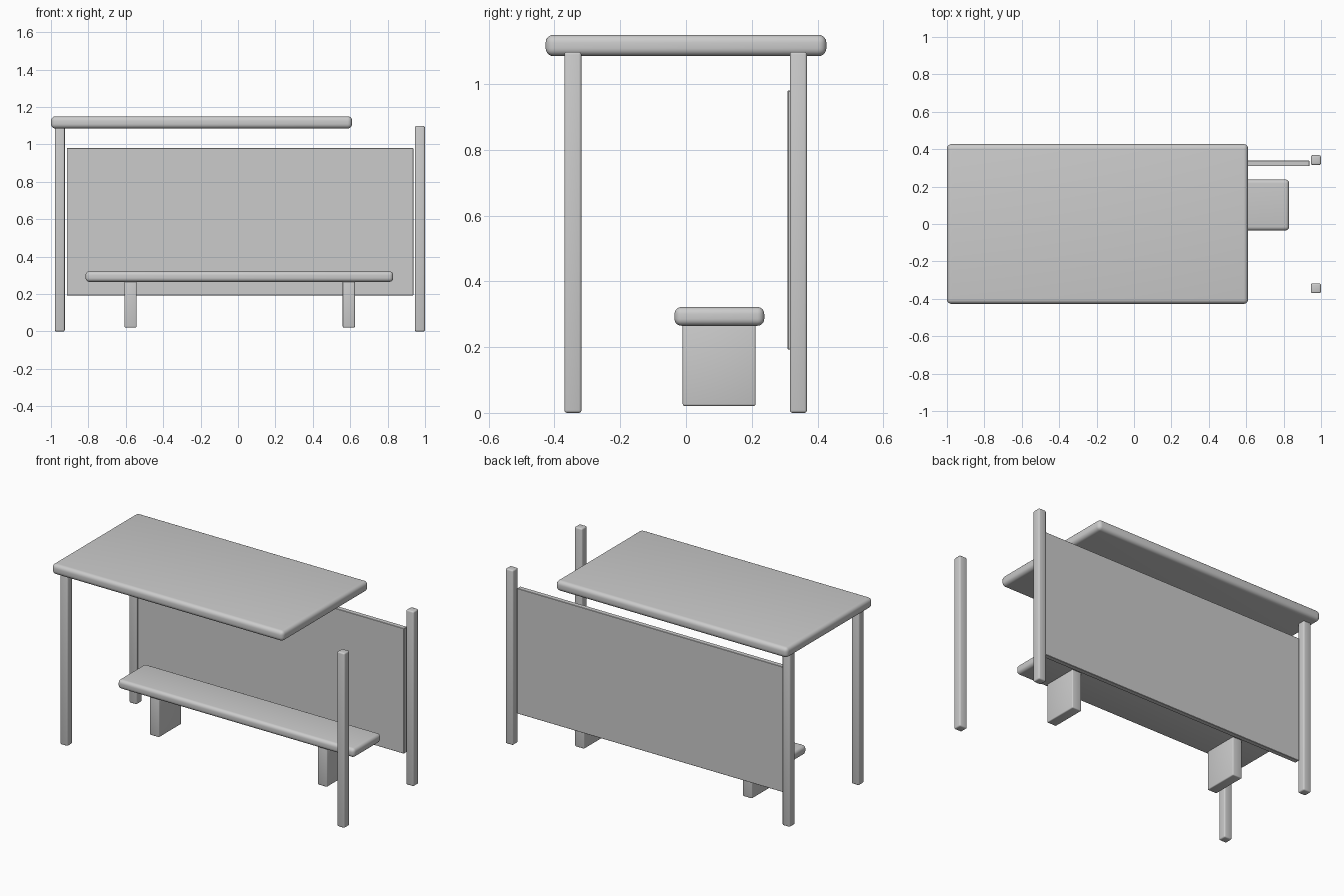
import bpy
from mathutils import Vector

if "Cube" in bpy.data.objects:
    bpy.data.objects.remove(bpy.data.objects["Cube"])

grey = bpy.data.materials.new("light_grey")
grey.diffuse_color = (0.6, 0.6, 0.6, 1)
grey.use_nodes = True
grey.node_tree.nodes["Principled BSDF"].inputs["Base Color"].default_value = grey.diffuse_color


def rounded_box(name, lo, hi, radius, segments=3):
    """Box between two corners, with rounded edges."""
    lo, hi = Vector(lo), Vector(hi)
    bpy.ops.mesh.primitive_cube_add(size=1, location=(lo + hi) / 2)
    ob = bpy.context.object
    ob.name = name
    ob.scale = hi - lo
    bpy.ops.object.transform_apply(location=False, rotation=False, scale=True)
    ob.data.materials.append(grey)
    if radius:
        bevel = ob.modifiers.new("rounding", 'BEVEL')
        bevel.width = radius
        bevel.segments = segments
        bevel.limit_method = 'NONE'
        bpy.ops.object.modifier_apply(modifier=bevel.name)
        bpy.ops.object.shade_smooth_by_angle()
    return ob


# Roof slab, covering only the left part of the shelter
rounded_box("roof", (-1.0, -0.427, 1.085), (0.61, 0.427, 1.15), 0.024, 5)

# Four corner posts
for side, x in (("left", -0.979), ("right", 0.946)):
    for end, y in (("front", -0.37), ("back", 0.316)):
        rounded_box(f"{side}_{end}_post", (x, y, 0), (x + 0.053, y + 0.052, 1.098), 0.008)

# Back panel
rounded_box("back_panel", (-0.915, 0.309, 0.193), (0.937, 0.34, 0.98), 0.002, 1)

# Bench seat and its two block supports
rounded_box("bench_seat", (-0.815, -0.035, 0.265), (0.83, 0.238, 0.322), 0.021, 5)
for side, x in (("left", -0.607), ("right", 0.56)):
    rounded_box(f"{side}_bench_support", (x, -0.01, 0.021), (x + 0.065, 0.212, 0.285), 0.006)
